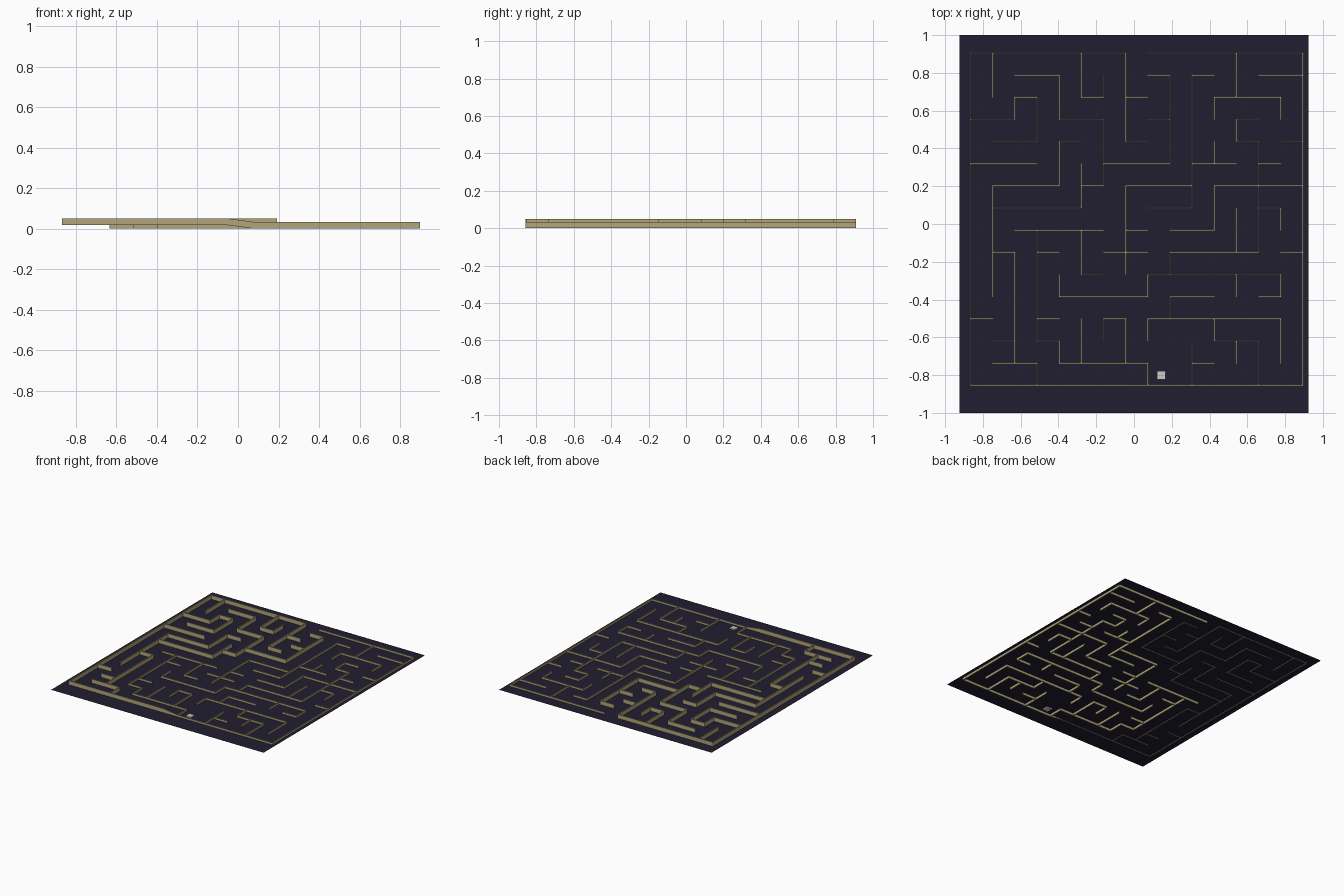
import bpy, bmesh

if "Cube" in bpy.data.objects:
    bpy.data.objects.remove(bpy.data.objects["Cube"])

STEP, X0, Y0 = 0.1173, -0.8655, 0.9055   # grid pitch and top-left corner
T, H, RAISE = 0.007, 0.033, 0.0165       # wall thickness, height, raised offset

# Floor plan: spans of wall along each grid row (top to bottom) ...
ROWS = """0-7 8-15
2-4 8-9 10-11 13-15
2-3 5-6 7-8 11-14
0-2 4-6 8-9 12-13
1-3 4-5 7-8 12-13 14-15
0-3 6-9 10-12 13-14
1-4 5-6 7-10 11-15
1-5 8-10 13-14
2-6 7-8 9-11
1-2 3-4 6-8 9-13 14-15
5-6 8-14
4-8 9-11 13-14
0-1 3-4 6-7 8-14
1-2 3-4 11-13
1-3 4-8 10-11
0-7 7-8 8-15""".split("\n")
# ... and down each grid column (left to right)
COLS = """0-15
0-2 6-11
2-3 9-14
2-4 8-13 14-15
1-3 4-6 10-11 13-14
0-2 5-7 8-10 12-14
1-2 3-6 12-13
0-4 6-10 12-14
10-11 12-13 14-15
1-5 9-10 11-12
1-7 13-15
2-3 4-5 6-8 12-13
0-2 3-4 7-9 10-11 13-14
4-9 13-15
2-3 7-8 10-11 12-14
0-15""".split("\n")


def material(name, color):
    m = bpy.data.materials.new(name)
    m.diffuse_color = (*color, 1)
    m.use_nodes = True
    m.node_tree.nodes["Principled BSDF"].inputs["Base Color"].default_value = m.diffuse_color
    return m


def spans(lines):
    for k, line in enumerate(lines):
        for s in line.split():
            a, b = map(int, s.split("-"))
            yield k, a, b


runs = [((a, k), (b, k)) for k, a, b in spans(ROWS)]
runs += [((k, a), (k, b)) for k, a, b in spans(COLS)]


def nodes(run):
    (a, b), (c, d) = run
    return {(i, j) for i in range(a, c + 1) for j in range(b, d + 1)}


# Walls joined to the left border are raised; one front piece ramps down
ramp = ((7, 15), (8, 15))
raised = {(0, 0)}
changed = True
while changed:
    changed = False
    for r in runs:
        n = nodes(r)
        if r != ramp and n & raised and not n <= raised:
            raised |= n
            changed = True

# Maze walls
bm = bmesh.new()
for a, b in runs:
    along_x = a[1] == b[1]
    verts = []
    for node, e in ((a, -1), (b, 1)):
        x, y = X0 + node[0] * STEP, Y0 - node[1] * STEP
        z = RAISE if node in raised else 0
        if along_x:
            x += e * T / 2
        else:
            y -= e * T / 2
        for side, dz in ((-1, 0), (1, 0), (1, H), (-1, H)):
            o = side * T / 2
            verts.append(bm.verts.new((x, y + o, z + dz) if along_x else (x + o, y, z + dz)))
    bm.faces.new(verts[:4])
    bm.faces.new(verts[7:3:-1])
    for i in range(4):
        j = (i + 1) % 4
        bm.faces.new((verts[i], verts[i + 4], verts[j + 4], verts[j]))
bmesh.ops.recalc_face_normals(bm, faces=bm.faces)
mesh = bpy.data.meshes.new("maze_walls")
bm.to_mesh(mesh)
bm.free()
walls = bpy.data.objects.new("maze_walls", mesh)
bpy.context.collection.objects.link(walls)
mesh.materials.append(material("wall_tan", (0.45, 0.38, 0.20)))

# Base sheet
bpy.ops.mesh.primitive_plane_add(size=1, location=(0, 0, 0.018))
base = bpy.context.object
base.name = "base_sheet"
base.scale = (1.845, 2, 1)
base.data.materials.append(material("base_dark", (0.015, 0.013, 0.03)))

# Goal marker block
bpy.ops.mesh.primitive_cube_add(size=1, location=(0.145, -0.8, 0.0175))
marker = bpy.context.object
marker.name = "goal_marker"
marker.scale = (0.045, 0.045, 0.02)
marker.data.materials.append(material("marker_grey", (0.7, 0.7, 0.7)))
